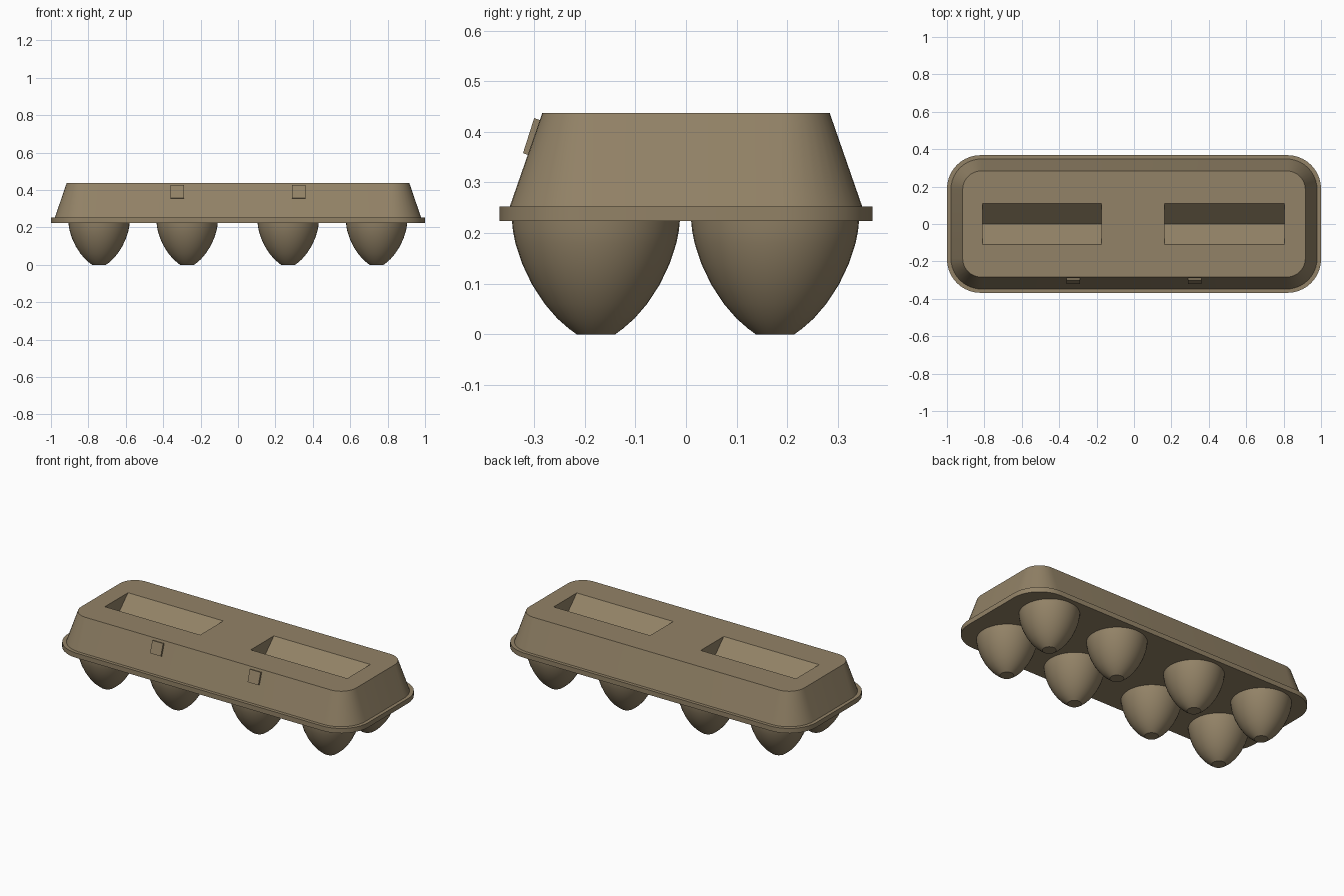
import bpy, bmesh, math

if "Cube" in bpy.data.objects:
    bpy.data.objects.remove(bpy.data.objects["Cube"])

mat = bpy.data.materials.new("brown pulp")
mat.diffuse_color = (0.29, 0.225, 0.135, 1)
mat.use_nodes = True
mat.node_tree.nodes["Principled BSDF"].inputs["Base Color"].default_value = mat.diffuse_color


def finish(name, bm, smooth=True):
    bmesh.ops.recalc_face_normals(bm, faces=bm.faces)
    me = bpy.data.meshes.new(name)
    bm.to_mesh(me)
    bm.free()
    ob = bpy.data.objects.new(name, me)
    bpy.context.collection.objects.link(ob)
    me.materials.append(mat)
    if smooth:
        bpy.ops.object.select_all(action='DESELECT')
        ob.select_set(True)
        bpy.context.view_layer.objects.active = ob
        bpy.ops.object.shade_smooth_by_angle(angle=math.radians(30))
    return ob


def rounded_rect(hx, hy, r, z, n=10):
    pts = []
    for q, (sx, sy) in enumerate([(1, 1), (-1, 1), (-1, -1), (1, -1)]):
        for i in range(n + 1):
            a = math.pi / 2 * (q + i / n)
            pts.append((sx * (hx - r) + r * math.cos(a), sy * (hy - r) + r * math.sin(a), z))
    return pts


def loft(name, rings, smooth=True):
    """Skin a stack of equal-length rings and cap both ends."""
    bm = bmesh.new()
    vs = [[bm.verts.new(p) for p in ring] for ring in rings]
    n = len(vs[0])
    for a, b in zip(vs, vs[1:]):
        for i in range(n):
            bm.faces.new((a[i], a[(i + 1) % n], b[(i + 1) % n], b[i]))
    bm.faces.new(vs[0])
    bm.faces.new(vs[-1])
    return finish(name, bm, smooth)


def prism(name, yz, x0, x1):
    """Extrude a side profile along x."""
    return loft(name, [[(x, y, z) for y, z in yz] for x in (x0, x1)], False)


# rim and sloping lid
loft("rim", [rounded_rect(1.0, 0.368, 0.18, z) for z in (0.224, 0.253)])
lid = loft("lid", [rounded_rect(0.98, 0.349, 0.165, 0.25),
                   rounded_rect(0.916, 0.284, 0.10, 0.437)])

# two V-shaped troughs cut into the lid top
for side, x0, x1 in (("left", -0.81, -0.175), ("right", 0.162, 0.805)):
    cutter = prism("trough_cutter_" + side,
                   [(0, 0.327), (0.133, 0.46), (-0.133, 0.46)], x0, x1)
    cutter.hide_render = True
    cutter.hide_viewport = True
    mod = lid.modifiers.new("trough_" + side, 'BOOLEAN')
    mod.operation = 'DIFFERENCE'
    mod.solver = 'EXACT'
    mod.object = cutter

# front latch tabs lying on the slope
for side, x in (("left", -0.325), ("right", 0.325)):
    prism("latch_" + side, [(-0.300, 0.427), (-0.322, 0.358), (-0.308, 0.353), (-0.285, 0.422)],
          x - 0.036, x + 0.036)

# egg cups hanging below the rim
profile = [(0.038, 0), (0.053, 0.011), (0.076, 0.031), (0.101, 0.06), (0.126, 0.098),
           (0.146, 0.14), (0.159, 0.18), (0.164, 0.205), (0.166, 0.226)]
N = 40
for row, y in (("front", -0.178), ("back", 0.176)):
    for k, x in enumerate((-0.743, -0.272, 0.268, 0.741)):
        loft(f"egg_cup_{row}_{k + 1}",
             [[(x + r * 0.985 * math.cos(2 * math.pi * i / N),
                y + r * math.sin(2 * math.pi * i / N), z) for i in range(N)]
              for r, z in profile])
